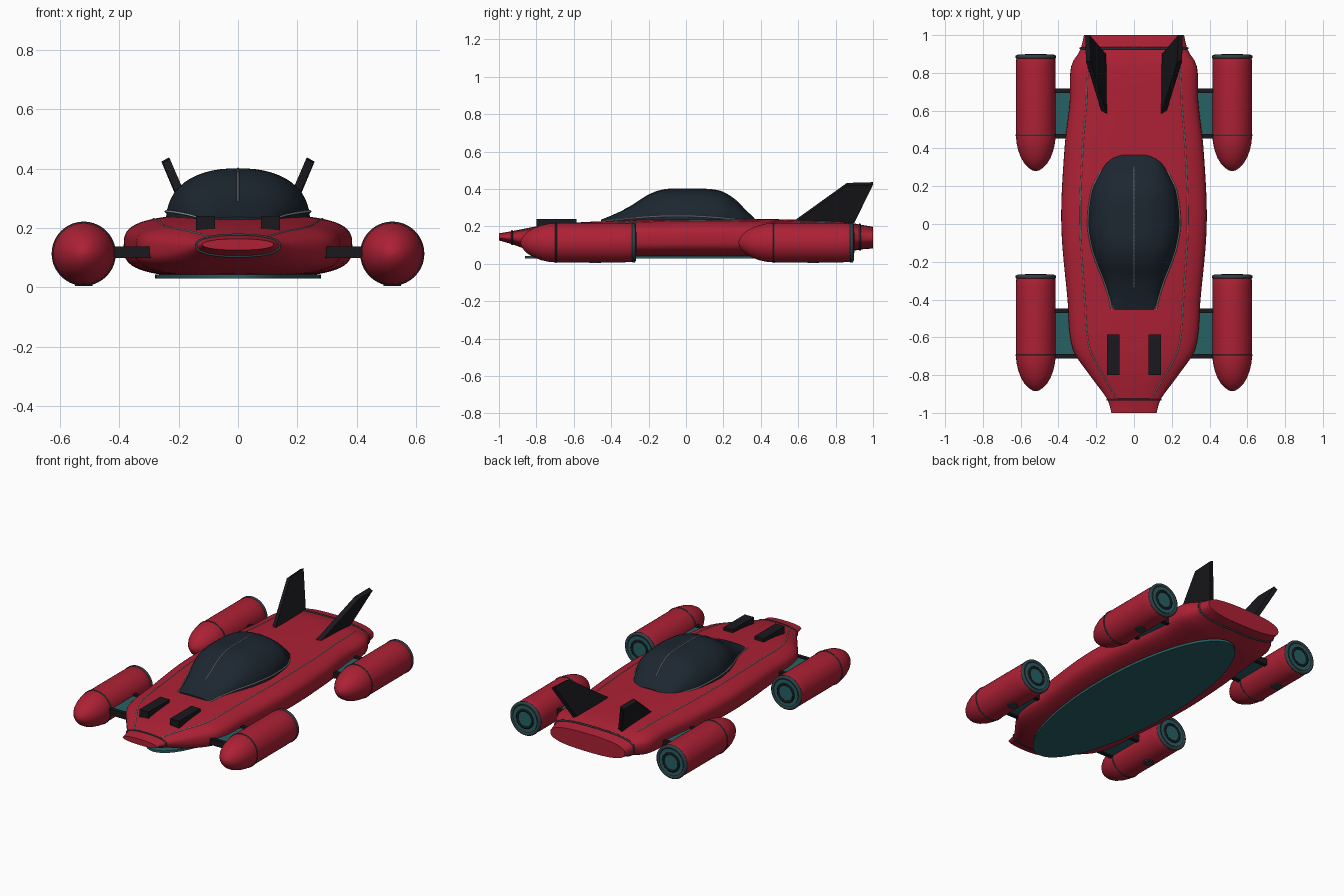
import bpy, bmesh, math
from mathutils import Vector

if "Cube" in bpy.data.objects:
    bpy.data.objects.remove(bpy.data.objects["Cube"])

def mat(name, c):
    m = bpy.data.materials.new(name)
    m.diffuse_color = (*c, 1)
    m.use_nodes = True
    m.node_tree.nodes["Principled BSDF"].inputs["Base Color"].default_value = m.diffuse_color
    return m

RED = mat("red", (0.42, 0.015, 0.035))
TEAL = mat("teal", (0.02, 0.12, 0.13))
BLACK = mat("black", (0.01, 0.01, 0.013))
GLASS = mat("glass", (0.012, 0.02, 0.03))
TRIM = mat("trim", (0.35, 0.38, 0.4))
SEAM = mat("seam", (0.03, 0.05, 0.06))

def make(name, verts, faces, m, smooth=True, angle=35):
    me = bpy.data.meshes.new(name)
    me.from_pydata([tuple(v) for v in verts], [], faces)
    bm = bmesh.new()
    bm.from_mesh(me)
    bmesh.ops.recalc_face_normals(bm, faces=bm.faces)
    bm.to_mesh(me)
    bm.free()
    ob = bpy.data.objects.new(name, me)
    bpy.context.collection.objects.link(ob)
    me.materials.append(m)
    if smooth:
        bpy.ops.object.select_all(action='DESELECT')
        bpy.context.view_layer.objects.active = ob
        ob.select_set(True)
        bpy.ops.object.shade_smooth_by_angle(angle=math.radians(angle))
    return ob

def loft(name, rings, m, angle=35):
    n = len(rings[0])
    verts = [v for r in rings for v in r]
    faces = [(i*n + j, i*n + (j+1) % n, (i+1)*n + (j+1) % n, (i+1)*n + j)
             for i in range(len(rings)-1) for j in range(n)]
    faces += [tuple(range(n)), tuple(range((len(rings)-1)*n, len(rings)*n))]
    return make(name, verts, faces, m, True, angle)

def box(name, x0, x1, y0, y1, z0, z1, m):
    v = [(x, y, z) for x in (x0, x1) for y in (y0, y1) for z in (z0, z1)]
    f = [(0, 1, 3, 2), (4, 5, 7, 6), (0, 1, 5, 4), (2, 3, 7, 6), (0, 2, 6, 4), (1, 3, 7, 5)]
    return make(name, v, f, m, False)

def tube(name, pts, r, m, closed=False):
    cu = bpy.data.curves.new(name, 'CURVE')
    cu.dimensions = '3D'
    cu.bevel_depth = r
    cu.bevel_resolution = 1
    sp = cu.splines.new('POLY')
    sp.points.add(len(pts) - 1)
    for p, q in zip(sp.points, pts):
        p.co = (*q, 1)
    sp.use_cyclic_u = closed
    cu.materials.append(m)
    ob = bpy.data.objects.new(name, cu)
    bpy.context.collection.objects.link(ob)

def spline(table, y):
    """Smooth (Catmull-Rom) lookup of a station table at y."""
    k = max(i for i in range(len(table)-1) if table[i][0] <= y + 1e-9)
    a, b = table[k], table[k+1]
    p, q = table[max(k-1, 0)], table[min(k+2, len(table)-1)]
    h = b[0] - a[0]
    t = (y - a[0]) / h
    out = []
    for c in range(1, len(a)):
        ma = (b[c]-p[c]) / (b[0]-p[0]) * h
        mb = (q[c]-a[c]) / (q[0]-a[0]) * h
        out.append((2*t**3-3*t*t+1)*a[c] + (t**3-2*t*t+t)*ma
                   + (3*t*t-2*t**3)*b[c] + (t**3-t*t)*mb)
    return out

def spow(v, e):
    return math.copysign(abs(v)**e, v)

# hull stations: y, half width, bottom, top, squareness
HULL = [(-1, .12, .125, .163, 2.2), (-.93, .14, .105, .175, 2.3), (-.8, .235, .06, .2, 2.7),
        (-.66, .325, .042, .216, 3), (-.4, .352, .034, .23, 3.2), (0, .385, .032, .245, 3.2),
        (.4, .368, .034, .24, 3.2), (.65, .34, .04, .235, 3.2), (.84, .332, .055, .228, 3),
        (.92, .285, .075, .212, 2.8), (1, .265, .082, .198, 2.6)]

def hull_point(y, a, grow=0):
    w, b, t, n = spline(HULL, y)
    return Vector(((w+grow)*spow(math.cos(a), 2/n), y,
                   (b+t)/2 + ((t-b)/2+grow)*spow(math.sin(a), 2/n)))

def hull_ring(y, grow=0, n=64):
    return [hull_point(y, 2*math.pi*j/n, grow) for j in range(n)]

loft("hull", [hull_ring(-1 + 2*i/60) for i in range(61)], RED)

# hull seams at nose and tail, and the shoulder lines
tube("nose_seam", hull_ring(-.93, .001), .005, SEAM, True)
tube("tail_seam", hull_ring(.93, .001), .006, SEAM, True)
for s, side in ((1, "right"), (-1, "left")):
    a = math.radians(52)
    tube("shoulder_line_" + side, [hull_point(-.92 + i*.044, a if s > 0 else math.pi - a)
                                   for i in range(41)], .003, TRIM)

# belly plate
ell = [(.28*math.cos(2*math.pi*j/64), .86*math.sin(2*math.pi*j/64)) for j in range(64)]
loft("belly_plate", [[(x, y, z) for x, y in ell] for z in (.029, .043)], TEAL)

# canopy stations: y, half width, top
CANOPY = [(-.455, .118, .236), (-.4, .128, .258), (-.3, .16, .305), (-.2, .2, .368), (-.12, .225, .396),
          (0, .243, .4), (.17, .225, .392), (.25, .19, .352), (.33, .145, .278), (.365, .1, .245)]

def canopy_ring(y, n=32):
    w, t = spline(CANOPY, y)
    base = .215
    top = [(w*spow(math.cos(math.pi*j/n), .85), y, base + (t-base)*spow(math.sin(math.pi*j/n), .85))
           for j in range(n+1)]
    return top

ys = [-.455 + .82*i/40 for i in range(41)]
loft("canopy", [canopy_ring(y) for y in ys], GLASS, 40)
tube("canopy_ridge", [(0, y, spline(CANOPY, y)[1]) for y in ys[6:38]], .003, TRIM)
for s, side in ((1, "right"), (-1, "left")):
    rail = []
    for y in ys[:39]:
        w, t = spline(CANOPY, y)
        z = min(.226 + .03*math.sin(math.pi*(y+.455)/.82), t)
        rail.append((s*(w+.001), y, z))
    tube("canopy_rail_" + side, rail, .004, TRIM)

# engine pod profile: distance from nozzle towards the nose, radius
POD = [(0, .099), (.01, .103), (.06, .105), (.425, .105), (.46, .102), (.5, .093), (.54, .078),
       (.57, .06), (.593, .038), (.606, .018), (.61, .002)]

def circle(cx, y, cz, r, n=40):
    return [(cx + r*math.cos(2*math.pi*j/n), y, cz + r*math.sin(2*math.pi*j/n)) for j in range(n)]

for s, side in ((1, "right"), (-1, "left")):
    cx, cz = s*.52, .113
    for end, y0 in (("front", -.275), ("rear", .89)):
        tag = end + "_" + side
        loft("pod_" + tag, [circle(cx, y0-d, cz, r) for d, r in POD], RED)
        tube("pod_seam_" + tag, circle(cx, y0-.42, cz, .104), .005, SEAM, True)
        tube("pod_rim_" + tag, circle(cx, y0-.005, cz, .096), .012, SEAM, True)
        loft("nozzle_" + tag, [circle(cx, y0-.02, cz, .085), circle(cx, y0+.003, cz, .085)], TEAL)
        tube("nozzle_ring_" + tag, circle(cx, y0+.002, cz, .055), .008, BLACK, True)
        # small thruster under the pod
        loft("under_thruster_" + tag,
             [[(cx + .03*math.cos(math.pi*j/12), y0-.21 + .03*math.sin(math.pi*j/12), z)
               for j in range(24)] for z in (.004, .04)], SEAM)
        # pylon plate with two bars
        yc = y0 - .305
        box("pylon_" + tag, s*.26, s*.44, yc-.115, yc+.115, .105, .128, TEAL)
        for k, dy in (("a", -.12), ("b", .12)):
            box("pylon_bar_%s_%s" % (k, tag), s*.26, s*.44, yc+dy-.012, yc+dy+.012, .098, .137, BLACK)

    # canted tail fin
    d = Vector((s*.88, 0, -.47)) * .014
    prof = [(.155, .58, .225), (.242, .86, .426), (.246, 1, .43), (.16, .9, .225)]
    pts = [Vector((s*x, y, z)) for x, y, z in prof]
    make("tail_fin_" + side, [p + d for p in pts] + [p - d for p in pts],
         [(0, 1, 2, 3), (7, 6, 5, 4)] + [(i, (i+1) % 4, 4+(i+1) % 4, 4+i) for i in range(4)],
         BLACK, False)

    # hood vent
    box("hood_vent_" + side, s*.077, s*.142, -.8, -.585, .185, .24, BLACK)
